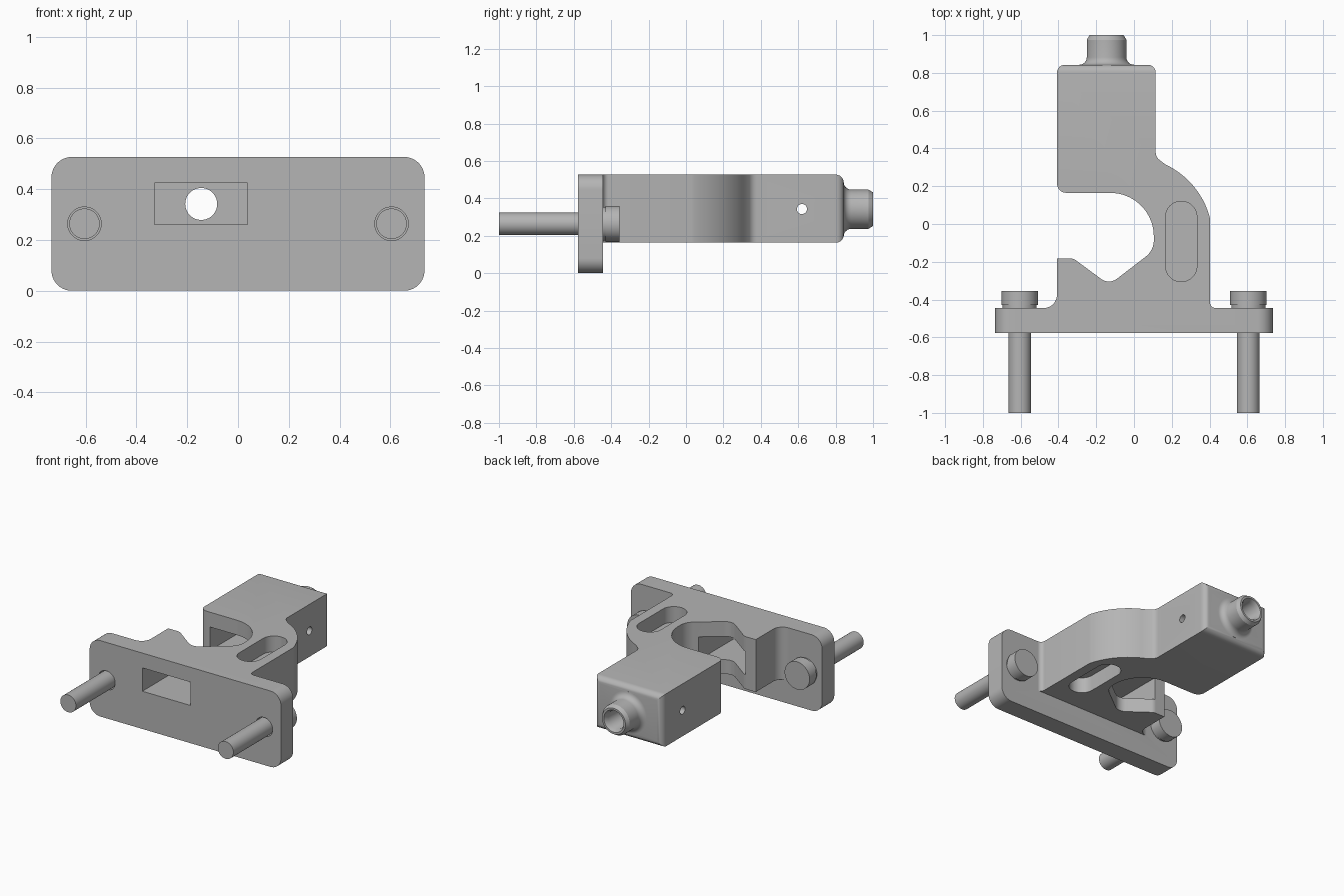
import bpy
import bmesh
from math import sin, cos, tan, pi, radians
from mathutils import Vector

cube = bpy.data.objects.get("Cube")
if cube:
    bpy.data.objects.remove(cube)

metal = bpy.data.materials.new("grey metal")
metal.use_nodes = True
GREY = (0.46, 0.46, 0.46, 1)
metal.diffuse_color = GREY
metal.node_tree.nodes["Principled BSDF"].inputs["Base Color"].default_value = GREY

TOP, BOTTOM = 0.527, 0.163
FRONT, SHOULDER, BACK = -0.578, -0.445, 0.843
BORE_X, BORE_Z = -0.145, 0.342


def finish(name, bm):
    bmesh.ops.recalc_face_normals(bm, faces=bm.faces)
    mesh = bpy.data.meshes.new(name)
    bm.to_mesh(mesh)
    bm.free()
    mesh.materials.append(metal)
    ob = bpy.data.objects.new(name, mesh)
    bpy.context.collection.objects.link(ob)
    return ob


def rounded(corners, steps=10):
    """Turn (x, y, radius) corners into an outline with tangent arcs."""
    out = []
    for i, (x, y, r) in enumerate(corners):
        p = Vector((x, y))
        if r == 0:
            out.append(p)
            continue
        a = (Vector(corners[i - 1][:2]) - p).normalized()
        b = (Vector(corners[(i + 1) % len(corners)][:2]) - p).normalized()
        half = a.angle(b) / 2
        centre = p + (a + b).normalized() * (r / sin(half))
        start, end = p + a * (r / tan(half)) - centre, p + b * (r / tan(half)) - centre
        sweep = pi - 2 * half
        for k in range(steps + 1):
            t = k / steps
            out.append(centre + (start * sin((1 - t) * sweep) + end * sin(t * sweep)) / sin(sweep))
    return out


def box_outline(x0, x1, y0, y1, r=0):
    return rounded([(x0, y0, r), (x1, y0, r), (x1, y1, r), (x0, y1, r)])


def prism(name, outline, lo, hi, axis="z", round_back=0):
    bm = bmesh.new()

    def ring(d):
        return [bm.verts.new((p[0], p[1], d) if axis == "z" else (p[0], d, p[1])) for p in outline]
    a, b = ring(lo), ring(hi)
    bm.faces.new(a)
    bm.faces.new(b)
    for i in range(len(a)):
        bm.faces.new((a[i - 1], a[i], b[i], b[i - 1]))
    if round_back:
        bmesh.ops.recalc_face_normals(bm, faces=bm.faces)
        edges = [e for e in bm.edges if all(abs(v.co.y - BACK) < 1e-4 for v in e.verts)]
        bmesh.ops.bevel(bm, geom=edges, offset=round_back, segments=6, profile=0.5, affect="EDGES")
    return finish(name, bm)


def lathe(name, profile, x, z, sides=48, along="y"):
    """Revolve (radius, distance) pairs; the axis passes through x, z (or y, z)."""
    bm = bmesh.new()
    rings = []
    for r, d in profile:
        ring = []
        for k in range(sides):
            u, w = r * cos(2 * pi * k / sides), r * sin(2 * pi * k / sides)
            ring.append(bm.verts.new((x + u, d, z + w) if along == "y" else (d, x + u, z + w)))
        rings.append(ring)
    for a, b in zip(rings, rings[1:]):
        for i in range(sides):
            bm.faces.new((a[i - 1], a[i], b[i], b[i - 1]))
    bm.faces.new(rings[0])
    bm.faces.new(rings[-1])
    return finish(name, bm)


def combine(ob, other, operation):
    mod = ob.modifiers.new("cut", "BOOLEAN")
    mod.operation, mod.solver, mod.object = operation, "EXACT", other
    bpy.context.view_layer.objects.active = ob
    bpy.ops.object.modifier_apply(modifier=mod.name)
    bpy.data.objects.remove(other)


def smooth(ob):
    bpy.ops.object.select_all(action="DESELECT")
    ob.select_set(True)
    bpy.context.view_layer.objects.active = ob
    bpy.ops.object.shade_smooth_by_angle(angle=radians(30))


# C-shaped arm with a V seat, round throat and square head
outer_arc = [(-0.02 + 0.437 * cos(radians(t)), -0.08 + 0.437 * sin(radians(t)), 0)
             for t in range(65, 15, -4)]
arm = [(-0.48, -0.5, 0), (-0.48, SHOULDER, 0), (-0.408, SHOULDER, 0.07),
       (-0.408, -0.183, 0), (-0.32, -0.183, 0.05), (-0.132, -0.322, 0.07),
       (0.105, -0.14, 0.11), (0.105, 0.165, 0.23), (-0.408, 0.165, 0.05),
       (-0.408, BACK, 0), (0.115, BACK, 0), (0.115, 0.355, 0.05)]
arm += outer_arc + [(0.402, 0.03, 0), (0.402, SHOULDER, 0.03), (0.44, SHOULDER, 0), (0.44, -0.5, 0)]
body = prism("clamp_body", rounded(arm), BOTTOM, TOP, round_back=0.042)

# Mounting plate
plate = prism("mounting_plate", box_outline(-0.735, 0.735, 0, TOP, 0.08), FRONT, SHOULDER, "y")
combine(body, plate, "UNION")

# Rear boss with flared foot and chamfered tip
flare = [(0.145 - 0.04 * sin(t * pi / 12), BACK + 0.04 * (1 - cos(t * pi / 12))) for t in range(7)]
boss = lathe("rear_boss", [(0.145, BACK - 0.03)] + flare + [(0.105, 0.975), (0.09, 1.0)], BORE_X, BORE_Z)
combine(body, boss, "UNION")

# Rectangular channel through plate and seat into the head
channel = prism("channel_cutter", box_outline(-0.33, 0.038, 0.262, 0.424), -0.7, 0.7, "y")
combine(body, channel, "DIFFERENCE")

# Bore through the boss, and the cross pin hole
combine(body, lathe("bore_cutter", [(0.063, 0.6), (0.063, 0.97), (0.085, 1.02)], BORE_X, BORE_Z), "DIFFERENCE")
combine(body, lathe("pin_cutter", [(0.027, -0.6), (0.027, 0.3)], 0.62, 0.343, 32, "x"), "DIFFERENCE")

# Lightening pockets on both faces of the arm
for lo, hi in ((TOP - 0.11, TOP + 0.1), (BOTTOM - 0.1, BOTTOM + 0.11)):
    combine(body, prism("pocket_cutter", box_outline(0.167, 0.333, -0.305, 0.12, 0.082), lo, hi), "DIFFERENCE")

# Mounting bolts in their clearance holes
for side, x in (("left", 0.605), ("right", -0.605)):
    combine(body, lathe("hole_cutter", [(0.066, -0.7), (0.066, -0.4)], x, 0.264), "DIFFERENCE")
    bolt = lathe(side + "_bolt", [(0.06, -1.0), (0.06, SHOULDER), (0.09, SHOULDER), (0.09, -0.43),
                                  (0.096, -0.43), (0.096, -0.355)], x, 0.264)
    smooth(bolt)
smooth(body)
